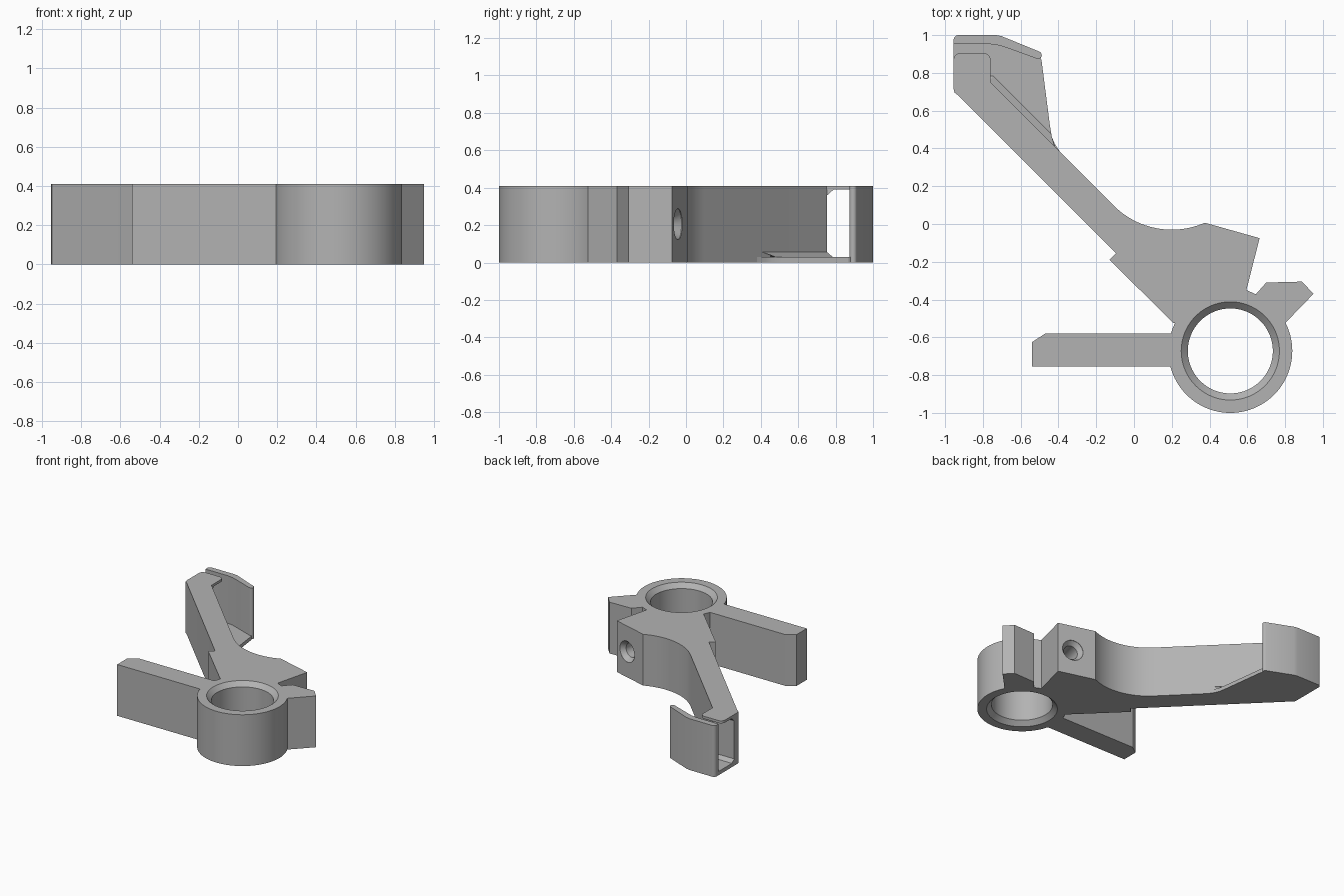
import bpy, bmesh
from math import cos, sin, radians
from mathutils import Vector

cube = bpy.data.objects.get("Cube")
if cube:
    bpy.data.objects.remove(cube, do_unlink=True)

H = 0.41                     # full height
HUB = Vector((0.51, -0.672))  # hub axis
R = 0.328                    # hub outer radius

grey = bpy.data.materials.new("plain grey")
grey.use_nodes = True
COLOUR = (0.45, 0.45, 0.45, 1)
grey.diffuse_color = COLOUR
grey.node_tree.nodes["Principled BSDF"].inputs["Base Color"].default_value = COLOUR


def arc(cx, cy, r, a0, a1, n):
    """Points along an arc, angles in degrees."""
    steps = [radians(a0 + (a1 - a0) * i / n) for i in range(n + 1)]
    return [(cx + r * cos(a), cy + r * sin(a)) for a in steps]


def circle(r, n=96):
    return arc(0, 0, r, 0, 360, n)[:-1]


def loft(name, rings, closed=False):
    """Skin a list of (outline, z) rings; cap the ends unless closed."""
    bm = bmesh.new()
    loops = [[bm.verts.new((x, y, z)) for x, y in pts] for pts, z in rings]
    pairs = list(zip(loops, loops[1:]))
    if closed:
        pairs.append((loops[-1], loops[0]))
    else:
        bm.faces.new(loops[0])
        bm.faces.new(loops[-1])
    n = len(loops[0])
    for a, b in pairs:
        for i in range(n):
            j = (i + 1) % n
            bm.faces.new((a[i], a[j], b[j], b[i]))
    bmesh.ops.recalc_face_normals(bm, faces=bm.faces)
    mesh = bpy.data.meshes.new(name)
    bm.to_mesh(mesh)
    bm.free()
    mesh.materials.append(grey)
    obj = bpy.data.objects.new(name, mesh)
    bpy.context.collection.objects.link(obj)
    return obj


def prism(name, pts, z0=0, z1=H):
    return loft(name, [(pts, z0), (pts, z1)])


# Hub with a bore chamfered at both ends
C = 0.035
hub = loft("hub_ring", [(circle(r), z) for r, z in (
    (0.225, C), (0.225, H - C), (0.225 + C, H), (R, H), (R, 0), (0.225 + C, 0))],
    closed=True)
hub.location = (HUB.x, HUB.y, 0)

# Straight side bar
bar = prism("side_bar", [(0.215, -0.755), (-0.54, -0.755), (-0.54, -0.625),
                         (-0.47, -0.58), (0.215, -0.58)])

# Bracket body, diagonal arm and ear in one outline
outline = [(-0.13, -0.19), (-0.095, -0.155), (-0.93, 0.68), (-0.95, 0.695),
           (-0.955, 0.715), (-0.955, 0.755), (-0.765, 0.755)]
outline += arc(0.2, 0.405, 0.435, 225, 293.7, 24)
outline += [(0.665, -0.075), (0.595, -0.35), (0.645, -0.372), (0.70, -0.31),
            (0.89, -0.305), (0.95, -0.37), (0.80, -0.525)]
outline += arc(HUB.x, HUB.y, 0.31, 28, 152, 24)
outline += [(0.21, -0.525)]
body = prism("bracket_arm", outline)

# Countersunk screw hole in the slanted end face
screw = [(circle(r, 48), z) for r, z in ((0.083, 0.02), (0.083, 0), (0.055, -0.035), (0.055, -0.28))]
cutter = loft("screw_hole_cutter", screw)
cutter.hide_render = True
cutter.location = (0.55, -0.045, H / 2)
cutter.rotation_mode = 'QUATERNION'
cutter.rotation_quaternion = Vector((0.25, 0.967, 0)).to_track_quat('Z', 'Y')
cut = body.modifiers.new("screw_hole", 'BOOLEAN')
cut.operation = 'DIFFERENCE'
cut.solver = 'EXACT'
cut.object = cutter
bpy.context.view_layer.update()
bpy.context.view_layer.objects.active = body
bpy.ops.object.modifier_apply(modifier=cut.name)
bpy.data.objects.remove(cutter, do_unlink=True)

# Bent end wall with rounded ends
outer = arc(-0.93, 0.975, 0.025, 180, 90, 6) + [(-0.73, 1.0), (-0.70, 0.994)]
outer += arc(-0.508, 0.894, 0.02, 65, -110, 8)
wall = prism("end_wall", outer + [(-0.66, 0.928), (-0.71, 0.945), (-0.76, 0.952), (-0.955, 0.952)])

# Thin floor between arm and wall
floor = prism("floor_plate", [(-0.955, 0.74), (-0.955, 0.97), (-0.72, 0.97), (-0.5, 0.885),
                              (-0.49, 0.87), (-0.445, 0.52), (-0.435, 0.46), (-0.42, 0.425),
                              (-0.39, 0.38), (-0.45, 0.40), (-0.78, 0.72)], 0, 0.03)

# Sloped fillet where the arm meets the floor
back = [(-0.47, 0.44), (-0.79, 0.73), (-0.955, 0.73)]
fillet = loft("floor_fillet", [
    ([(-0.955, 0.785), (-0.745, 0.785), (-0.44, 0.48)] + back, 0.029),
    ([(-0.955, 0.755), (-0.765, 0.755), (-0.42, 0.41)] + back, 0.055)])

# Thin top tongue and the slope beneath it
tongue = prism("top_tongue", [(-0.955, 0.74)] + arc(-0.92, 0.87, 0.035, 180, 90, 6)
               + arc(-0.795, 0.87, 0.035, 90, 0, 6) + [(-0.76, 0.75), (-0.77, 0.74)], H - 0.02, H)


def strip(y):
    return [(-0.955, 0.74), (-0.955, y), (-0.762, y), (-0.77, 0.74)]


slope = loft("tongue_fillet", [(strip(0.756), 0.36), (strip(0.79), H - 0.019)])

# Smooth curved sides, keep hard edges
bpy.ops.object.select_all(action='DESELECT')
for part in (hub, bar, body, wall, floor, fillet, tongue, slope):
    part.select_set(True)
bpy.context.view_layer.objects.active = body
bpy.ops.object.shade_smooth_by_angle(angle=radians(25))
